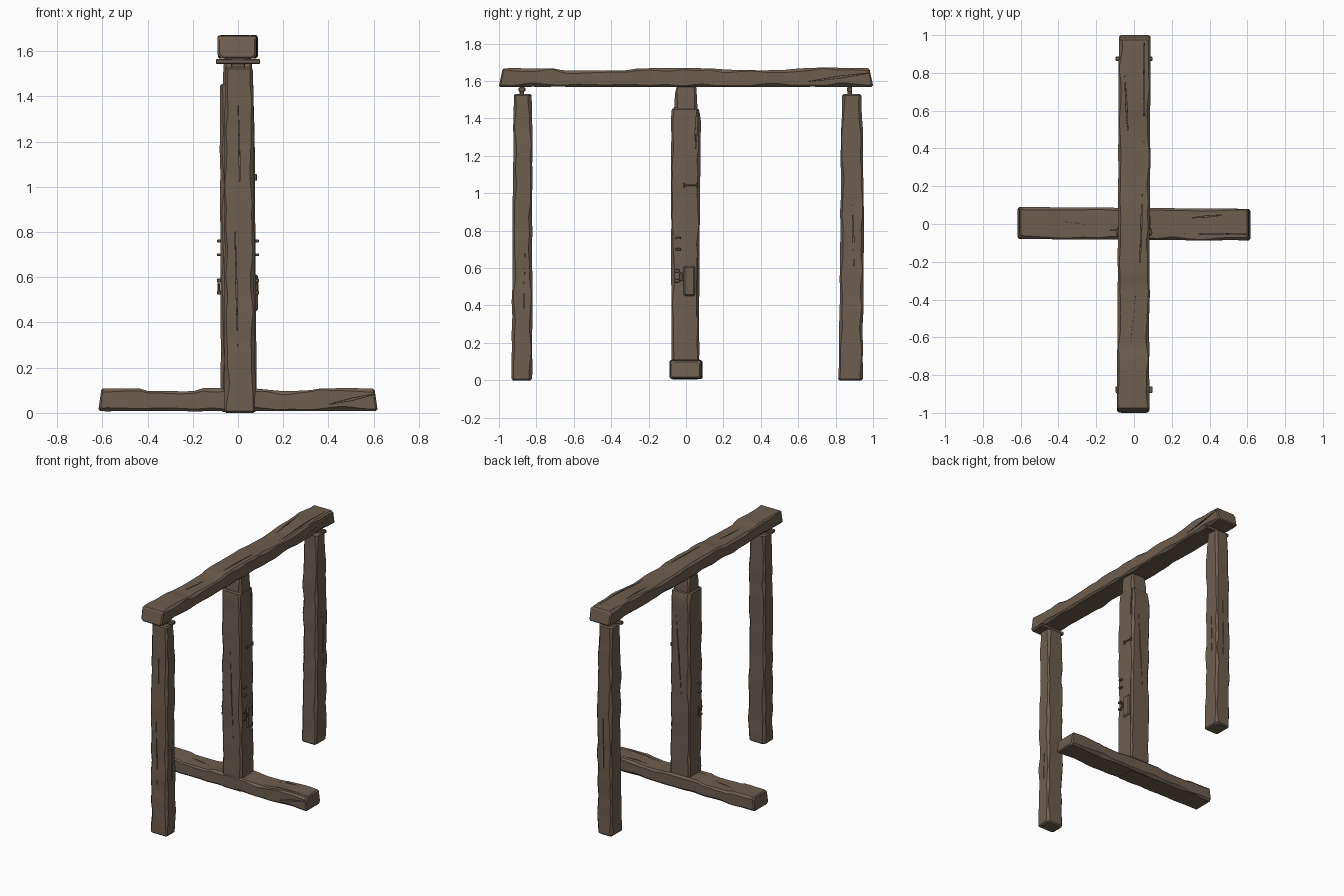
import bpy, bmesh, math
from mathutils import Vector, Matrix, noise

if "Cube" in bpy.data.objects:
    bpy.data.objects.remove(bpy.data.objects["Cube"])

wood = bpy.data.materials.new("weathered_brown_wood")
wood.use_nodes = True
COLOUR = (0.155, 0.112, 0.08, 1)
wood.diffuse_color = COLOUR
wood.node_tree.nodes["Principled BSDF"].inputs["Base Color"].default_value = COLOUR

# Local (across, across, along) axes to world axes
AXES = {"Z": lambda a, b, u: Vector((a, b, u)),
        "Y": lambda a, b, u: Vector((a, u, b)),
        "X": lambda a, b, u: Vector((u, -a, b))}


def make_object(name, bm):
    bmesh.ops.recalc_face_normals(bm, faces=bm.faces)
    mesh = bpy.data.meshes.new(name)
    bm.to_mesh(mesh)
    bm.free()
    mesh.materials.append(wood)
    ob = bpy.data.objects.new(name, mesh)
    bpy.context.collection.objects.link(ob)
    return ob


def select(ob):
    bpy.ops.object.select_all(action='DESELECT')
    ob.select_set(True)
    bpy.context.view_layer.objects.active = ob


def lerp_row(rows, u):
    for p, q in zip(rows, rows[1:]):
        if u <= q[0]:
            t = (u - p[0]) / (q[0] - p[0])
            return [x + (y - x) * t for x, y in zip(p[1:], q[1:])]
    return rows[-1][1:]


# Rough hewn timber: rows are (along, a_min, a_max, b_min, b_max)
def timber(name, axis, rows, seed, rough=0.003, slant=0.0, step=0.035):
    bm = bmesh.new()
    lo, hi = rows[0][0], rows[-1][0]
    n = max(3, round((hi - lo) / step))
    stops = [lo, lo + 0.008] + [lo + (hi - lo) * i / n for i in range(1, n)] + [hi - 0.008, hi]
    rings = []
    for k, u in enumerate(stops):
        a0, a1, b0, b1 = lerp_row(rows, u)
        if k in (0, len(stops) - 1):
            a0, a1, b0, b1 = a0 + .008, a1 - .008, b0 + .008, b1 - .008

        def wobble(i, size=rough):
            return size * noise.noise(Vector((seed + i * 7.3, u * 9, i * 3.1)))
        a0, a1, b0, b1 = (v + wobble(i) for i, v in enumerate((a0, a1, b0, b1)))
        # Each corner is worn by its own amount
        c = [0.012 + wobble(i + 5, 0.012) for i in range(4)]
        pts = [(a0 + c[0], b0), (a1 - c[1], b0), (a1, b0 + c[1]), (a1, b1 - c[2]),
               (a1 - c[2], b1), (a0 + c[3], b1), (a0, b1 - c[3]), (a0, b0 + c[0])]
        ring = []
        for a, b in pts:
            lean = slant * (b - b0) / (b1 - b0) * (u - (lo + hi) / 2) / (hi - lo) * 2
            ring.append(bm.verts.new(AXES[axis](a, b, u - lean)))
        rings.append(ring)
    for p, q in zip(rings, rings[1:]):
        for i in range(8):
            j = (i + 1) % 8
            bm.faces.new((p[i], p[j], q[j], q[i]))
    bm.faces.new(rings[0])
    bm.faces.new(rings[-1])
    return make_object(name, bm)


# Splits in the grain: thin diamond wedges from p to q, sunk along the face normal
def carve(ob, axis, cracks):
    bm = bmesh.new()
    for p, q, normal, width, depth in cracks:
        p, q, nrm = (AXES[axis](*v) for v in (p, q, normal))
        side = (q - p).cross(nrm).normalized() * width
        mid = (p + q) / 2
        out, deep = nrm * 0.02, -nrm * depth
        ring = [p, mid + side, q, mid - side]
        top = [bm.verts.new(v + out) for v in ring]
        low = [bm.verts.new(mid + (v - mid) * 0.8 + deep) for v in ring]
        for i in range(4):
            j = (i + 1) % 4
            bm.faces.new((top[i], top[j], low[j], low[i]))
        bm.faces.new(top)
        bm.faces.new(low)
    cutter = make_object("crack_cutter", bm)
    cutter.hide_render = True
    mod = ob.modifiers.new("cracks", 'BOOLEAN')
    mod.operation, mod.solver, mod.object = 'DIFFERENCE', 'EXACT', cutter
    select(ob)
    bpy.ops.object.modifier_apply(modifier=mod.name)
    bpy.data.objects.remove(cutter)


def block(name, x, y, z, bevel=0.004):
    bm = bmesh.new()
    lo, hi = Vector((x[0], y[0], z[0])), Vector((x[1], y[1], z[1]))
    bmesh.ops.create_cube(bm, size=1, matrix=Matrix.Translation((lo + hi) / 2)
                          @ Matrix.Diagonal((*(hi - lo), 1)))
    bmesh.ops.bevel(bm, geom=bm.edges[:], offset=bevel, segments=1, affect='EDGES')
    return make_object(name, bm)


# Horizontal beams share one worn outline, scaled to their length
PROFILE = [(-1, .1), (-.72, .1), (-.66, .088), (-.32, .088), (-.27, .1),
           (.12, .1), (.3, .09), (.52, .09), (.6, .1), (.8, .103), (1, .1)]


def beam(name, axis, half, z, seed):
    rows = [(t * half, -.085 + .005 * t, .084 + .004 * t, z, z + h) for t, h in PROFILE]
    ob = timber(name, axis, rows, seed, slant=0.018 if half > .8 else 0.012)
    s = half
    carve(ob, axis, [
        ((.088, z + .025, .62 * s), (.088, z + .08, 1.02 * s), (1, 0, 0), .006, .02),
        ((.05, z + .1, .3 * s), (.055, z + .1, 1.03 * s), (0, 1, 0), .004, .012),
        ((-.03, z + .1, .45 * s), (-.05, z + .1, .8 * s), (0, 1, 0), .004, .02),
        ((.03, z + .1, -.28 * s), (.045, z + .1, .2 * s), (0, 1, 0), .004, .01),
        ((-.02, z + .09, -.65 * s), (.01, z + .09, -.35 * s), (0, 1, 0), .004, .008),
    ])
    return ob


beam("top_beam", "Y", 1.0, 1.568, 2.0)
beam("base_beam", "X", 0.617, 0.008, 2.0)

# Central post with a narrower tenon reaching the top beam
post = timber("central_post", "Z", [
    (0.005, -.076, .082, -.078, .07), (.5, -.077, .08, -.08, .072),
    (1.0, -.079, .075, -.08, .075), (1.22, -.08, .073, -.08, .078),
    (1.4, -.08, .07, -.08, .078), (1.455, -.08, .068, -.074, .065)], 11.0)
carve(post, "Z", [
    ((.07, .05, 1.2), (.07, .058, 1.47), (1, 0, 0), .006, .015),
    ((.08, .06, .12), (.076, .055, .95), (1, 0, 0), .003, .008),
    ((.02, -.08, .3), (-.01, -.08, 1.1), (0, -1, 0), .003, .01),
    ((-.02, .076, .6), (.03, .076, 1.35), (0, 1, 0), .004, .012),
])
timber("post_tenon", "Z", [(1.42, -.066, .064, -.065, .062), (1.53, -.064, .062, -.06, .058),
                           (1.575, -.058, .056, -.05, .054)], 17.0, rough=.002)

# Outer posts hanging from the beam ends, each with a cross peg
front = timber("front_post", "Z", [
    (0.0, -.06, .076, -.932, -.822), (.8, -.06, .072, -.928, -.822),
    (1.3, -.06, .07, -.922, -.82), (1.53, -.055, .064, -.918, -.825)], 23.0, rough=.004)
back = timber("back_post", "Z", [
    (0.0, -.058, .06, .815, .945), (.8, -.058, .06, .826, .95),
    (1.2, -.056, .058, .828, .948), (1.53, -.052, .055, .835, .938)], 31.0, rough=.004)
carve(front, "Z", [((0, -.927, .25), (-.015, -.925, .9), (0, -1, 0), .003, .01),
                   ((.01, -.925, .95), (0, -.92, 1.4), (0, -1, 0), .003, .01),
                   ((.074, -.87, .3), (.074, -.86, .75), (1, 0, 0), .003, .008)])
carve(back, "Z", [((0, .95, .4), (.01, .95, 1.1), (0, 1, 0), .003, .01),
                  ((.06, .9, .5), (.06, .89, 1.0), (1, 0, 0), .003, .008)])
for end, y, half in (("front", -.877, .018), ("back", .875, .013)):
    block(end + "_cross_peg", (-.098, .098), (y - half, y + half), (1.543, 1.566))
    block(end + "_peg_stem", (-.03, .03), (y - .012, y + .012), (1.51, 1.57))

# Small nails and staples on both sides of the central post
for side, label in ((1, "left"), (-1, "right")):
    def span(a, b):
        return tuple(sorted((a * side, b * side)))
    for i, z in enumerate((.7, .76)):
        block(f"{label}_nail_{i + 1}", span(.06, .093), (-.055, -.027), (z - .006, z + .006), .002)
    for i, z in enumerate((.532, .585)):
        block(f"{label}_staple_{i + 1}", span(.06, .093), (-.062, -.035), (z - .009, z + .009), .003)
    block(f"{label}_staple_bar", span(.08, .09), (-.036, -.018), (.53, .575), .003)

# Patch of raised wood and an upper staple on the left side
block("raised_patch", (.07, .088), (-.013, .048), (.45, .612), .008)
block("upper_staple", (.07, .084), (-.012, .062), (1.04, 1.047), .002)
for i, y in enumerate((-.014, .056)):
    block(f"upper_staple_leg_{i + 1}", (.07, .084), (y, y + .008), (1.028, 1.056), .002)

for ob in bpy.context.scene.objects:
    if ob.type == 'MESH':
        select(ob)
        bpy.ops.object.shade_smooth_by_angle(angle=math.radians(25))
